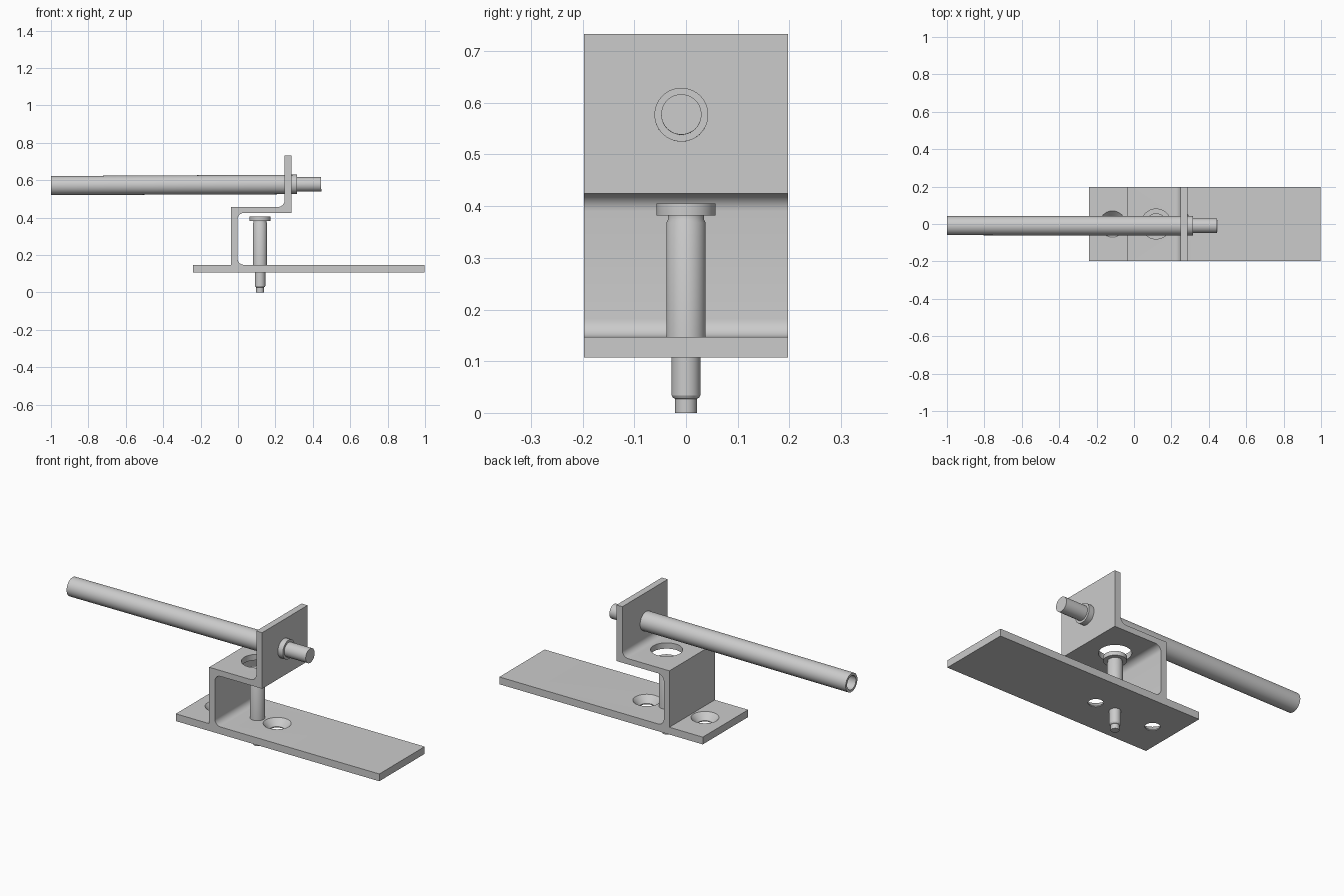
import bpy, bmesh
from math import sin, cos, pi, radians
from mathutils import Matrix

if "Cube" in bpy.data.objects:
    bpy.data.objects.remove(bpy.data.objects["Cube"])


def finish(name, bm):
    bmesh.ops.recalc_face_normals(bm, faces=bm.faces[:])
    me = bpy.data.meshes.new(name)
    bm.to_mesh(me)
    bm.free()
    ob = bpy.data.objects.new(name, me)
    bpy.context.collection.objects.link(ob)
    return ob


def smooth(ob):
    bpy.ops.object.select_all(action='DESELECT')
    ob.select_set(True)
    bpy.context.view_layer.objects.active = ob
    bpy.ops.object.shade_smooth_by_angle(angle=radians(30))


def lathe(name, profile, matrix, n=64):
    """Revolve (radius, height) points about z; radius 0 makes a pole."""
    bm = bmesh.new()
    rings = []
    for r, z in profile:
        if r == 0:
            rings.append([bm.verts.new((0, 0, z))] * n)
        else:
            rings.append([bm.verts.new((r * cos(2 * pi * i / n), r * sin(2 * pi * i / n), z))
                          for i in range(n)])
    for a, b in zip(rings, rings[1:]):
        for i in range(n):
            j = (i + 1) % n
            bm.faces.new(list(dict.fromkeys((a[i], a[j], b[j], b[i]))))
    bm.transform(matrix)
    return finish(name, bm)


def fillet(cx, cz, r, a0, a1, n=8):
    """Arc points about a centre, angles in degrees."""
    return [(cx + r * cos(radians(a0 + (a1 - a0) * i / n)),
             cz + r * sin(radians(a0 + (a1 - a0) * i / n))) for i in range(n + 1)]


# Stepped bracket on its base plate: one side profile extruded across y
R = 0.035
profile = [(-0.24, 0.107), (0.997, 0.107), (0.997, 0.147)]
profile += fillet(-0.003 + R, 0.147 + R, R, 270, 180)
profile += fillet(-0.003 + R, 0.425 - R, R, 180, 90)
profile += [(0.285, 0.425), (0.285, 0.733), (0.249, 0.733)]
profile += fillet(0.249 - R, 0.457 + R, R, 0, -90)
profile += [(-0.037, 0.457), (-0.037, 0.147), (-0.24, 0.147)]
bm = bmesh.new()
face = bm.faces.new([bm.verts.new((x, -0.197, z)) for x, z in profile])
ext = bmesh.ops.extrude_face_region(bm, geom=[face])
bmesh.ops.translate(bm, vec=(0, 0.394, 0),
                    verts=[v for v in ext['geom'] if isinstance(v, bmesh.types.BMVert)])
bracket = finish("stepped_bracket", bm)

# Two countersunk screw holes and a clearance hole above the pin
sink = [(0, 0.09), (0.037, 0.09), (0.037, 0.112), (0.07, 0.147), (0.07, 0.16), (0, 0.16)]
access = [(0, 0.41), (0.08, 0.41), (0.08, 0.47), (0, 0.47)]
cutters = [lathe("hole_cutter", p, Matrix.Translation((x, 0, 0)))
           for p, x in ((sink, -0.115), (sink, 0.238), (access, 0.118))]
bpy.context.view_layer.objects.active = bracket
for cutter in cutters:
    cutter.hide_render = True
    mod = bracket.modifiers.new("hole", 'BOOLEAN')
    mod.operation = 'DIFFERENCE'
    mod.solver = 'EXACT'
    mod.object = cutter
    bpy.ops.object.modifier_apply(modifier=mod.name)
    bpy.data.objects.remove(cutter)
smooth(bracket)

# Stepped headed pin standing through the base
pin = lathe("headed_pin", [
    (0, 0), (0.021, 0), (0.021, 0.027), (0.025, 0.029), (0.028, 0.034), (0.028, 0.125),
    (0.038, 0.125), (0.038, 0.368), (0.035, 0.374), (0.035, 0.382), (0.057, 0.382),
    (0.057, 0.405), (0, 0.405)], Matrix.Translation((0.118, 0, 0)))
smooth(pin)

# Long hollow rod with a shoulder and stub, tilted very slightly upward
rod = lathe("hollow_rod", [
    (0, 1.28), (0.038, 1.28), (0.038, 0), (0.051, 0), (0.052, 1.315),
    (0.039, 1.315), (0.039, 1.445), (0, 1.445)],
    Matrix.Translation((-1, -0.009, 0.571)) @ Matrix.Rotation(radians(90 - 0.26), 4, 'Y'))
smooth(rod)
